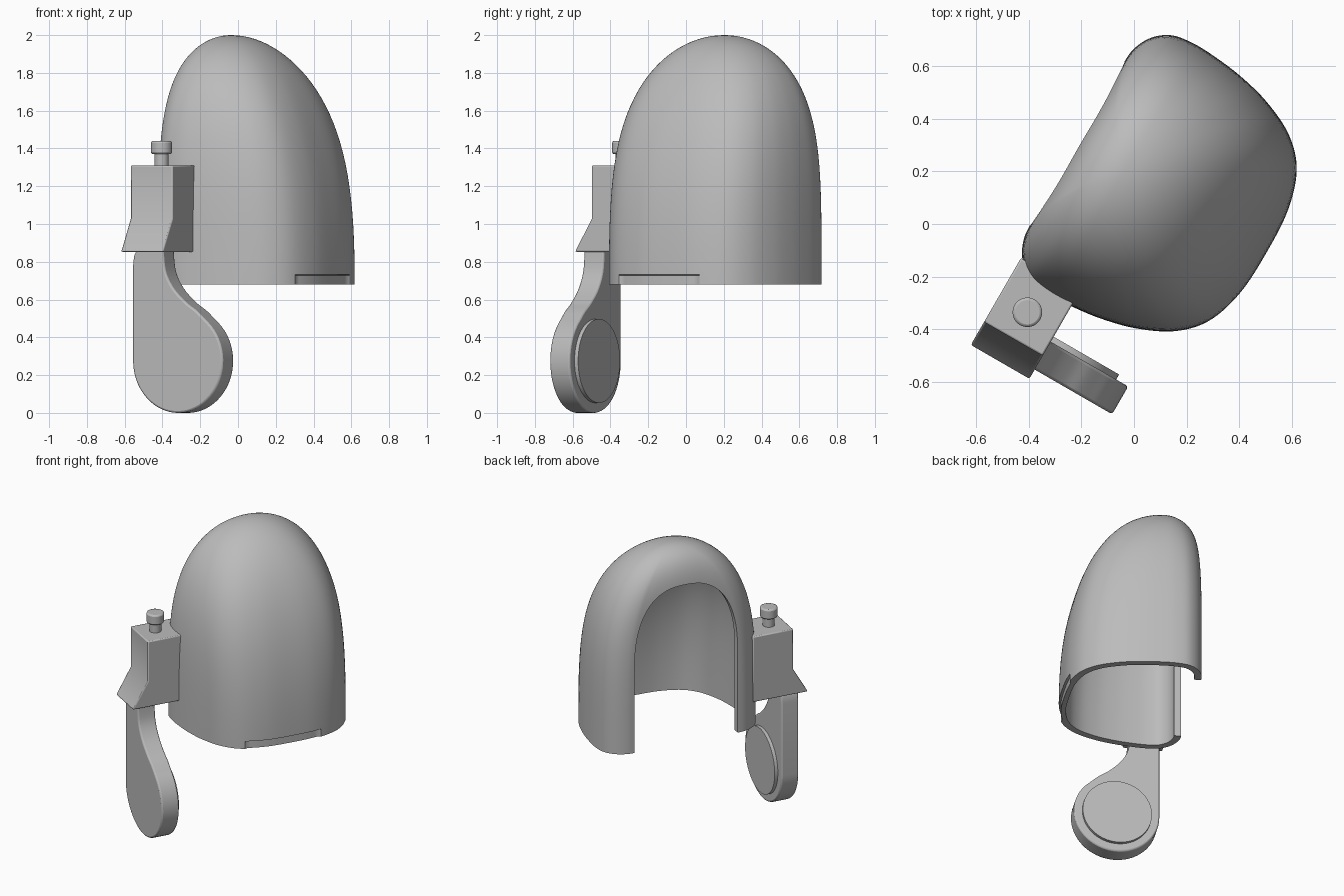
import bpy, bmesh, math
from mathutils import Vector

cube = bpy.data.objects.get("Cube")
if cube:
    bpy.data.objects.remove(cube, do_unlink=True)

TURN = math.radians(-30)      # whole model is turned about z
CROWN = Vector((-0.135, 0.157))
BASE, TOP, WALL = 0.68, 2.0, 0.045

grey = bpy.data.materials.new("satin grey")
grey.use_nodes = True
grey.diffuse_color = (0.5, 0.5, 0.5, 1)
grey.node_tree.nodes["Principled BSDF"].inputs["Base Color"].default_value = (0.5, 0.5, 0.5, 1)


def finish(name, bm, bevel=0.0):
    bmesh.ops.recalc_face_normals(bm, faces=bm.faces[:])
    mesh = bpy.data.meshes.new(name)
    bm.to_mesh(mesh)
    bm.free()
    mesh.materials.append(grey)
    obj = bpy.data.objects.new(name, mesh)
    bpy.context.collection.objects.link(obj)
    obj.rotation_euler.z = TURN
    if bevel:
        mod = obj.modifiers.new("soft_edges", "BEVEL")
        mod.width, mod.segments = bevel, 2
        mod.limit_method, mod.angle_limit = "ANGLE", math.radians(40)
    return obj


def smooth(obj):
    bpy.ops.object.select_all(action="DESELECT")
    obj.select_set(True)
    bpy.context.view_layer.objects.active = obj
    bpy.ops.object.shade_smooth_by_angle(angle=math.radians(35))


def prism(name, points, vec, bevel=0.0):
    """Extrude a closed 3D polygon along vec."""
    bm = bmesh.new()
    face = bm.faces.new([bm.verts.new(p) for p in points])
    out = bmesh.ops.extrude_face_region(bm, geom=[face])["geom"]
    verts = [g for g in out if isinstance(g, bmesh.types.BMVert)]
    bmesh.ops.translate(bm, verts=verts, vec=vec)
    return finish(name, bm, bevel)


def spline(pts, steps, closed):
    """Catmull-Rom curve through 2D points."""
    pts = [Vector(p) for p in pts]
    n = len(pts)
    pick = (lambda i: pts[i % n]) if closed else (lambda i: pts[min(max(i, 0), n - 1)])
    result = []
    for i in range(n if closed else n - 1):
        a, b, c, d = (pick(i + k) for k in (-1, 0, 1, 2))
        for s in range(steps):
            t = s / steps
            result.append(0.5 * (2 * b + (c - a) * t + (2 * a - 5 * b + 4 * c - d) * t ** 2
                                 + (3 * b - a - 3 * c + d) * t ** 3))
    return result


# Shell: plan outline, mirrored, lofted up to the crown inside and out
half = [(0.48, 0.18), (0.432, 0.33), (0.34, 0.43), (0.208, 0.495), (0.07, 0.531),
        (-0.06, 0.547), (-0.155, 0.549), (-0.236, 0.534), (-0.298, 0.487), (-0.333, 0.418),
        (-0.34, 0.34), (-0.34, 0.17)]
plan = [(0.49, 0)] + half + [(-0.34, 0)] + [(x, -y) for x, y in reversed(half)]
outline = [p + Vector((0, CROWN.y)) for p in spline(plan, 8, True)]
count = len(outline)
normals = []
for i in range(count):
    t = (outline[(i + 1) % count] - outline[i - 1]).normalized()
    normals.append(Vector((t.y, -t.x)))
rows = 32
levels = [0, 0.036, 0.04] + [1 - (1 - i / rows) ** 2 for i in range(1, rows)]
SIDE, FRONT, BACK = 4.2, 2.45, 12.0    # how long each side stays upright

bm = bmesh.new()


def skin(offset, notch):
    rings = []
    height = TOP - BASE - offset
    for f in levels:
        wide, front, back = (math.sqrt(1 - f ** p) for p in (SIDE, FRONT, BACK))
        ring = []
        for p, nrm in zip(outline, normals):
            inset = offset
            if notch and f < 0.038 and p.x > 0.3 and -0.15 < p.y < 0.345:
                inset += 0.014
            away = p - CROWN - nrm * inset
            # sections turn from the plan outline into ellipses near the crown
            reach = (0.625 if away.x > 0 else 0.205) - offset
            size = Vector((away.x / reach, away.y / (0.549 - offset))).length
            away *= 1 + f ** 5 * (1 / size - 1)
            x = CROWN.x + away.x * (front if away.x > 0 else back)
            ring.append(bm.verts.new((x, CROWN.y + away.y * wide, BASE + f * height)))
        rings.append(ring)
    for low, high in zip(rings, rings[1:]):
        for i in range(count):
            j = (i + 1) % count
            bm.faces.new((low[i], low[j], high[j], high[i]))
    pole = bm.verts.new((CROWN.x, CROWN.y, BASE + height))
    for i in range(count):
        bm.faces.new((rings[-1][i], rings[-1][(i + 1) % count], pole))
    return rings[0]


outer, inner = skin(0, True), skin(WALL, False)
for i in range(count):
    j = (i + 1) % count
    bm.faces.new((outer[i], inner[i], inner[j], outer[j]))
shell = finish("shell", bm)

# Arched opening cut through the flat side
arch = [(0.36, 0.5)]
for i in range(41):
    t = math.pi * i / 40
    c, s = math.cos(t), math.sin(t)
    arch.append((math.copysign(abs(c) ** 0.82, c) * 0.36, 1.25 + 0.53 * abs(s) ** 0.82))
arch.append((-0.36, 0.5))
cutter = prism("opening_cutter", [(-0.6, CROWN.y + y, z) for y, z in arch], (0.4, 0, 0))
cutter.hide_render = True
smooth(shell)
cut = shell.modifiers.new("opening", "BOOLEAN")
cut.operation, cut.solver, cut.object = "DIFFERENCE", "EXACT", cutter
bpy.ops.object.modifier_apply(modifier=cut.name)
bpy.data.objects.remove(cutter, do_unlink=True)
smooth(shell)

# Bracket block with flared foot
side = [(-0.367, 0.853), (-0.71, 0.853), (-0.607, 1.03), (-0.607, 1.31), (-0.367, 1.31)]
block = prism("bracket_block", [(-0.05, y, z) for y, z in side], (-0.257, 0, 0), 0.007)
for v in block.data.vertices:
    if v.co.x < -0.2 and v.co.y > -0.4:
        v.co.y = -0.325
smooth(block)

# Paddle arm: neck curve running into a round end
R, CX, CZ = 0.275, 0.0145, 0.275
neck = spline([(-0.075, 0.87), (-0.06, 0.75), (-0.012, 0.66), (0.065, 0.585),
               (0.13, 0.54), (0.188, 0.488)], 6, False)
paddle = [(-0.235, 0.87), (-0.255, 0.83), (-0.2605, 0.78)]
for i in range(41):
    t = math.pi + (math.pi + math.radians(48)) * i / 40
    paddle.append((CX + R * math.cos(t), CZ + R * math.sin(t)))
paddle += [(p.x, p.y) for p in reversed(neck)]
smooth(prism("paddle_arm", [(x, -0.667, z) for x, z in paddle], (0, 0.122, 0), 0.01))

# Round pad on the inner face of the paddle
disc = [(CX + 0.222 * math.cos(math.tau * i / 64), -0.55, CZ + 0.222 * math.sin(math.tau * i / 64))
        for i in range(64)]
smooth(prism("round_pad", disc, (0, 0.027, 0)))


# Knob: stem and head
def cylinder(name, radius, low, high, bevel):
    ring = [(-0.183 + radius * math.cos(math.tau * i / 40),
             -0.4925 + radius * math.sin(math.tau * i / 40), low) for i in range(40)]
    smooth(prism(name, ring, (0, 0, high - low), bevel))


cylinder("knob_stem", 0.038, 1.3, 1.38, 0)
cylinder("knob_head", 0.056, 1.37, 1.44, 0.01)
